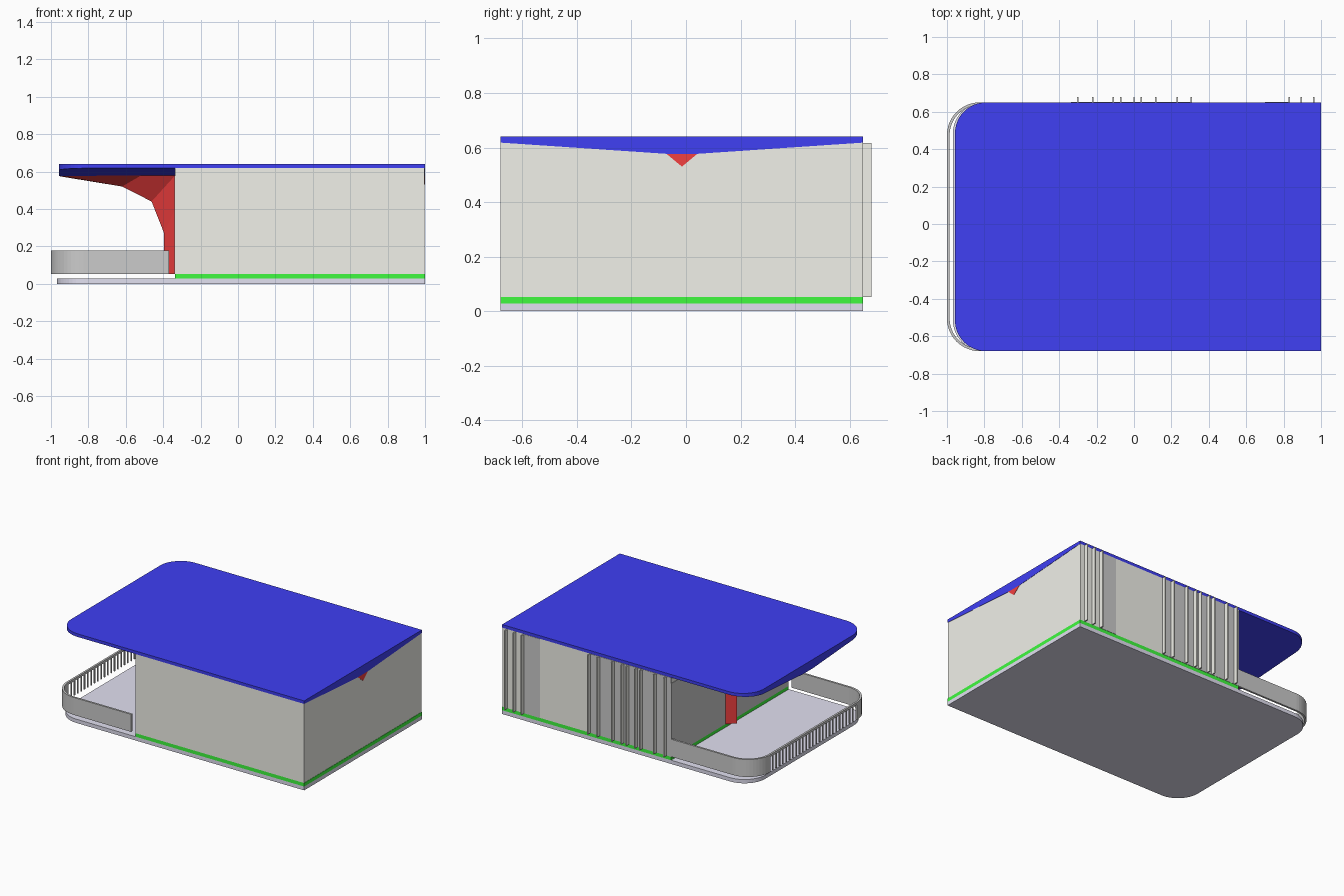
import bpy, bmesh, math

if "Cube" in bpy.data.objects:
    bpy.data.objects.remove(bpy.data.objects["Cube"])

Y0, Y1, YC = -0.68, 0.65, -0.015     # front, back and centre line
XW = -0.337                          # left face of the enclosed hall


def material(name, rgb):
    m = bpy.data.materials.new(name)
    m.diffuse_color = (*rgb, 1)
    m.use_nodes = True
    m.node_tree.nodes["Principled BSDF"].inputs["Base Color"].default_value = m.diffuse_color
    return m


BLUE = material("blue", (0.05, 0.05, 0.9))
RED = material("red", (0.9, 0.05, 0.05))
GREEN = material("green", (0.05, 0.95, 0.05))
BEIGE = material("beige", (0.88, 0.88, 0.82))
LILAC = material("lilac", (0.76, 0.75, 0.88))


def finish(name, bm, mat=None):
    bmesh.ops.recalc_face_normals(bm, faces=bm.faces)
    me = bpy.data.meshes.new(name)
    bm.to_mesh(me)
    bm.free()
    ob = bpy.data.objects.new(name, me)
    bpy.context.collection.objects.link(ob)
    if mat:
        me.materials.append(mat)
    return ob


def add_box(bm, x0, x1, y0, y1, z0, z1):
    vs = bmesh.ops.create_cube(bm, size=1)["verts"]
    for v in vs:
        v.co = ((x0 + x1) / 2 + v.co.x * (x1 - x0),
                (y0 + y1) / 2 + v.co.y * (y1 - y0),
                (z0 + z1) / 2 + v.co.z * (z1 - z0))


def box(name, mat, *dims):
    bm = bmesh.new()
    add_box(bm, *dims)
    return finish(name, bm, mat)


def arc(cx, cy, r, a0, a1, n=12):
    return [(cx + r * math.cos(math.radians(a0 + (a1 - a0) * i / n)),
             cy + r * math.sin(math.radians(a0 + (a1 - a0) * i / n))) for i in range(n + 1)]


def add_prism(bm, outline, z0, z1):
    face = bm.faces.new([bm.verts.new((x, y, z0)) for x, y in outline])
    ext = bmesh.ops.extrude_face_region(bm, geom=[face])["geom"]
    for v in ext:
        if isinstance(v, bmesh.types.BMVert):
            v.co.z = z1


def slab(x0, r=0.165):
    return ([(1, Y0), (1, Y1)] + arc(x0 + r, Y1 - r, r, 90, 180)
            + arc(x0 + r, Y0 + r, r, 180, 270))


def soffit(y):
    # underside of the roof sinks towards the centre line
    t = (abs(y - YC) - 0.058) / (0.665 - 0.058)
    return 0.577 + 0.041 * max(t, 0)


# ground slab and green plinth
bm = bmesh.new()
add_prism(bm, slab(-0.968), 0, 0.027)
finish("ground_slab", bm, LILAC)
box("plinth", GREEN, XW, 1, Y0, Y1, 0.027, 0.052)

# roof with shallow keel
bm = bmesh.new()
add_prism(bm, slab(-0.957), 0, 0.64)
for y in (YC - 0.058, YC + 0.058):
    bmesh.ops.bisect_plane(bm, geom=bm.verts[:] + bm.edges[:] + bm.faces[:],
                           plane_co=(0, y, 0), plane_no=(0, 1, 0))
for v in bm.verts:
    if v.co.z < 0.3:
        v.co.z = soffit(v.co.y)
finish("roof", bm, BLUE)

# hall walls, cut to the roof keel
bm = bmesh.new()
ys = [Y0, YC - 0.058, YC + 0.058, Y1]
ring = [(Y0, 0.052), (Y1, 0.052)] + [(y, soffit(y)) for y in reversed(ys)]
f = bm.faces.new([bm.verts.new((XW, y, z)) for y, z in ring])
for v in bmesh.ops.extrude_face_region(bm, geom=[f])["geom"]:
    if isinstance(v, bmesh.types.BMVert):
        v.co.x = 0.998
finish("hall_walls", bm, BEIGE)

# glazing on the back and terrace sides
bm = bmesh.new()
for x0, x1 in ((XW, 0.31), (0.70, 0.83)):
    add_box(bm, x0, x1, Y1 - 0.01, Y1 + 0.002, 0.052, 0.617)
add_box(bm, XW - 0.002, XW + 0.01, Y0 + 0.005, Y1, 0.052, 0.576)
finish("glazing", bm)

# upright fins on the back
bm = bmesh.new()
for x in (-0.30, -0.22, -0.11, -0.07, 0.0, 0.04, 0.115, 0.23, 0.305, 0.83, 0.895, 0.96):
    add_box(bm, x - 0.004, x + 0.004, Y1, 0.68, 0.052, 0.617)
finish("back_fins", bm, BEIGE)


def triangular_beam(name, sections):
    # each section: apex x, z, base x, z, half width
    bm = bmesh.new()
    rings = [[bm.verts.new((ax, YC, az)), bm.verts.new((bx, YC - w, bz)),
              bm.verts.new((bx, YC + w, bz))] for ax, az, bx, bz, w in sections]
    for a, b in zip(rings, rings[1:]):
        for i in range(3):
            j = (i + 1) % 3
            bm.faces.new((a[i], a[j], b[j], b[i]))
    bm.faces.new(rings[0])
    bm.faces.new(rings[-1])
    finish(name, bm, RED)


# terrace post sweeping into the overhang, and roof beam
triangular_beam("curved_post", [(-0.395, 0.052, XW, 0.052, 0.056),
                                (-0.395, 0.27, XW, 0.40, 0.056),
                                (-0.462, 0.44, XW, 0.578, 0.10),
                                (-0.62, 0.52, -0.52, 0.578, 0.08),
                                (-0.95, 0.574, -0.955, 0.579, 0.055)])
triangular_beam("roof_beam", [(XW, 0.53, XW, 0.578, 0.058), (1, 0.53, 1, 0.578, 0.058)])

# terrace parapets with rounded corners
R, T, XL = 0.175, 0.014, -1.0
bm = bmesh.new()
for y, s, xe in ((Y1, 1, XW), (Y0, -1, -0.37)):
    cy = y - s * R
    outer = [(xe, y)] + arc(XL + R, cy, R, 90 * s, 180 * s)
    inner = [(xe, y - s * T)] + arc(XL + R, cy, R - T, 90 * s, 180 * s)
    add_prism(bm, outer + inner[::-1], 0.052, 0.177)
finish("parapets", bm)

# open railing between the parapets
bm = bmesh.new()
ya, yb = Y0 + R, Y1 - R
add_box(bm, XL, XL + T, ya, yb, 0.160, 0.177)
n = 26
for i in range(1, n):
    y = ya + (yb - ya) * i / n
    add_box(bm, XL + 0.003, XL + 0.011, y - 0.004, y + 0.004, 0.052, 0.162)
finish("terrace_railing", bm)
